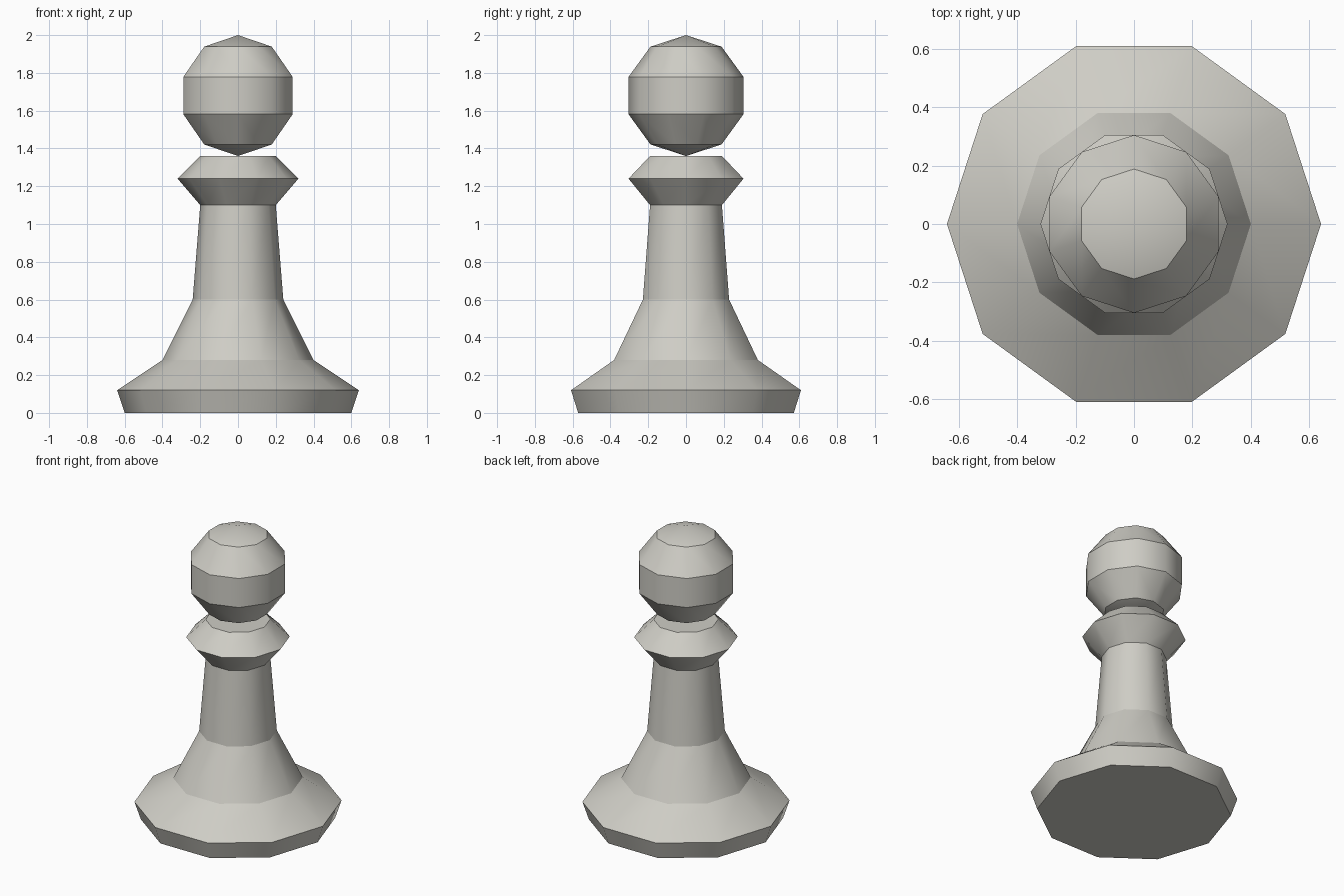
import bpy
import bmesh
from math import cos, sin, pi

if "Cube" in bpy.data.objects:
    bpy.data.objects.remove(bpy.data.objects["Cube"], do_unlink=True)

SIDES = 10

ivory = bpy.data.materials.new("warm_light_grey")
ivory.use_nodes = True
colour = (0.62, 0.61, 0.56, 1)
ivory.diffuse_color = colour
ivory.node_tree.nodes["Principled BSDF"].inputs["Base Color"].default_value = colour


def finish(bm, name):
    """Smooth around the axis, with a hard crease on every horizontal ring."""
    bmesh.ops.recalc_face_normals(bm, faces=bm.faces)
    for face in bm.faces:
        face.smooth = True
    for edge in bm.edges:
        a, b = edge.verts
        if abs(a.co.z - b.co.z) < 1e-4:
            edge.smooth = False
    mesh = bpy.data.meshes.new(name)
    bm.to_mesh(mesh)
    bm.free()
    mesh.materials.append(ivory)
    bpy.context.collection.objects.link(bpy.data.objects.new(name, mesh))


def turned(name, profile):
    """Closed ten-sided turning from (radius, height) pairs."""
    bm = bmesh.new()
    rings = [[bm.verts.new((r * cos(2 * pi * i / SIDES), r * sin(2 * pi * i / SIDES), z))
              for i in range(SIDES)] for r, z in profile]
    for low, high in zip(rings, rings[1:]):
        for i in range(SIDES):
            j = (i + 1) % SIDES
            bm.faces.new((low[i], low[j], high[j], high[i]))
    bm.faces.new(rings[0][::-1])
    bm.faces.new(rings[-1])
    finish(bm, name)


# Foot, flared skirt, stem and collar in one turned piece
turned("body", [(0.60, 0), (0.64, 0.12), (0.40, 0.28), (0.24, 0.60),
                (0.20, 1.10), (0.32, 1.24), (0.20, 1.36)])

# Ball head resting on the collar
head = bmesh.new()
bmesh.ops.create_uvsphere(head, u_segments=SIDES, v_segments=5, radius=0.32)
bmesh.ops.translate(head, verts=head.verts, vec=(0, 0, 1.68))
finish(head, "head")
